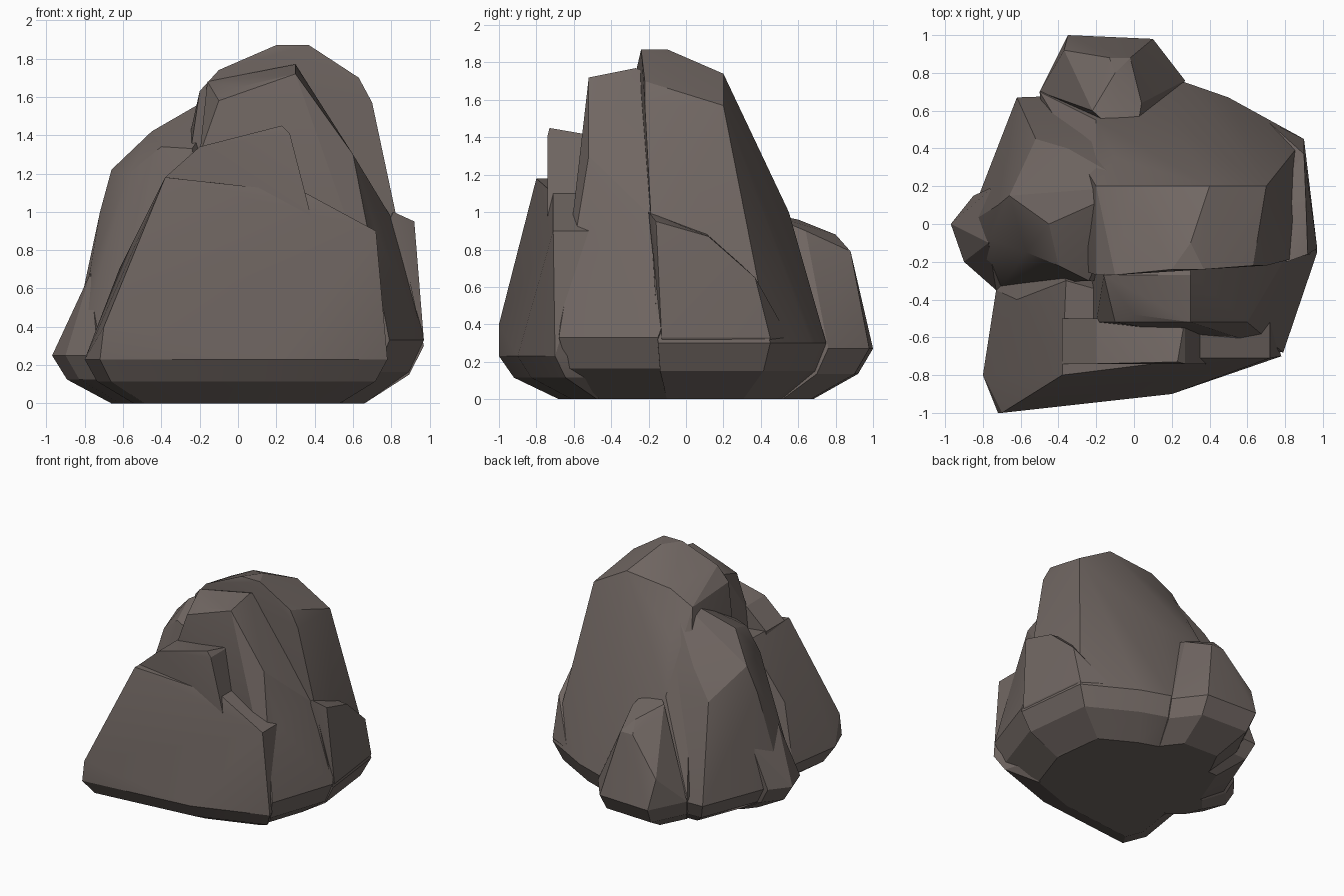
import bpy
import bmesh
import math

# Remove only the default cube
default_cube = bpy.data.objects.get("Cube")
if default_cube is not None:
    bpy.data.objects.remove(default_cube, do_unlink=True)


def make_material(name, colour):
    """Create one flat colour for viewport and render."""
    material = bpy.data.materials.new(name)
    material.use_nodes = True
    material.diffuse_color = colour
    for node in material.node_tree.nodes:
        if node.type == "BSDF_PRINCIPLED":
            node.inputs["Base Color"].default_value = colour
    return material


stone = make_material("brown grey stone", (.165, .136, .124, 1))


def undercut_foot(outline, height):
    """Widest ring of a boulder, tucked in twice on its way to the ground."""
    middle = height / 2
    rings = {height: 1, middle: .92, 0: .68}
    return [(x * scale, y * scale, level)
            for level, scale in rings.items()
            for x, y in outline]


def slab(profile, front, back):
    """Carry a front profile through the thickness of a layer."""
    return [(x, y, z) for x, z in profile for y in (front, back)]


def make_chunk(name, corners):
    """Wrap a faceted boulder around its corners."""
    mesh = bpy.data.meshes.new(name)
    bm = bmesh.new()
    for corner in corners:
        bm.verts.new(corner)
    bmesh.ops.convex_hull(bm, input=bm.verts[:])

    # Discard corners that fall inside the hull
    loose = [vert for vert in bm.verts if not vert.link_faces]
    bmesh.ops.delete(bm, geom=loose, context="VERTS")
    bmesh.ops.recalc_face_normals(bm, faces=bm.faces[:])
    bm.to_mesh(mesh)
    bm.free()

    chunk = bpy.data.objects.new(name, mesh)
    bpy.context.scene.collection.objects.link(chunk)
    chunk.data.materials.append(stone)

    # Soften shallow facets and keep the broken edges crisp
    bpy.ops.object.select_all(action="DESELECT")
    chunk.select_set(True)
    bpy.context.view_layer.objects.active = chunk
    bpy.ops.object.shade_smooth_by_angle(angle=math.radians(20))


# Tall central mass with the long rear slope
peak_foot = [(.97, -.15), (.9, .45), (.5, .67), (.27, .75), (-.5, .7),
             (-.4, -.2)]
peak_crown = [
    (.2, .55, 1), (-.2, .55, 1), (.3, .35, 1.4), (-.1, .35, 1.4),
    (-.2, -.27, 1.63), (-.2, .2, 1.6), (.7, -.22, 1.57), (.7, .2, 1.57),
    (.2, .25, 1.6), (-.1, -.27, 1.74), (0, .2, 1.7), (.4, .2, 1.74),
    (.63, -.22, 1.7), (.2, -.24, 1.87), (.37, -.24, 1.87), (.3, -.1, 1.87),
]
make_chunk("main_peak", undercut_foot(peak_foot, .3) + peak_crown)

# Thick layer standing in front of the peak
middle_foot = [(.79, -.68), (.97, -.15), (-.3, -.5), (-.3, 0)]
middle_profile = [(.72, .9), (.6, 1.3), (.3, 1.72), (-.1, 1.58), (-.2, 1.3)]
middle_top = [(.3, -.27, 1.77), (-.16, -.27, 1.68), (0, -.48, 1.65),
              (.8, -.18, .97), (.93, -.07, .55)]
make_chunk("middle_slab", undercut_foot(middle_foot, .33) + middle_top
           + slab(middle_profile, front=-.52, back=-.1))

# Broad sloping foot along the front
front_foot = [(-.72, -1), (.2, -.9), (.78, -.7), (-.8, -.8), (-.73, -.35),
              (.6, -.2), (-.5, -.1)]
front_profile = [(.72, .9), (.35, 1.1)]
front_flank = [(-.7, -1, .4), (-.53, -.88, .68), (-.62, -.4, .7),
               (-.38, -.8, 1.18), (-.36, -.3, 1.18)]
make_chunk("front_slab", undercut_foot(front_foot, .23) + front_flank
           + slab(front_profile, front=-.71, back=-.5))

# Raised crest of the front layer
crest_profile = [(.4, .9), (.35, 1.1), (.27, 1.41), (-.2, 1.34), (-.38, 1.18),
                 (-.4, .9)]
make_chunk("front_crest", slab(crest_profile, front=-.74, back=-.5)
           + [(.23, -.73, 1.45)])

# Rounded shoulder on the right-hand side, running back into the peak
shoulder_foot = [(-.88, 0), (-.85, -.2), (-.7, -.33), (-.62, .67), (.2, .7),
                 (0, -.3)]
shoulder_crown = [
    (-.77, -.08, .7), (-.72, .1, 1), (-.52, .45, 1), (0, .5, 1.05),
    (-.66, .15, 1.22), (-.35, .4, 1.22), (-.57, -.15, 1.2),
    (-.24, -.3, 1.33), (-.4, -.22, 1.34),
    (-.45, 0, 1.42), (-.25, .18, 1.5), (-.21, 0, 1.5), (0, .2, 1.68),
]
make_chunk("right_shoulder", undercut_foot(shoulder_foot, .25) + shoulder_crown)

# Low toe spreading from the shoulder
toe_foot = [(-.97, 0), (-.9, -.2), (-.73, -.35), (-.85, .15), (-.3, .3)]
toe_crown = [(-.83, -.1, .48), (-.77, -.1, .68), (-.74, .2, .6)]
make_chunk("shoulder_toe", undercut_foot(toe_foot, .25) + toe_crown)

# Low outcrop at the rear
rear_foot = [(-.35, 1), (.1, .98), (.27, .76), (-.5, .7), (0, .3)]
rear_crown = [(-.37, .92, .5), (-.13, .88, .79), (-.02, .88, .79),
              (-.1, .8, .88), (.04, .64, .9), (-.22, .6, .96), (0, .4, 1)]
make_chunk("rear_outcrop", undercut_foot(rear_foot, .27) + rear_crown)

# Narrow broken ledge on the left-hand side
ledge_foot = [(.97, -.13), (.9, .45), (.7, .55), (.6, 0)]
ledge_crown = [(.93, -.1, .6), (.92, -.16, .95), (.81, -.2, 1),
               (.9, .37, .65), (.91, .12, .87), (.7, .1, .9)]
make_chunk("left_ledge", undercut_foot(ledge_foot, .33) + ledge_crown)

bpy.ops.object.select_all(action="DESELECT")
